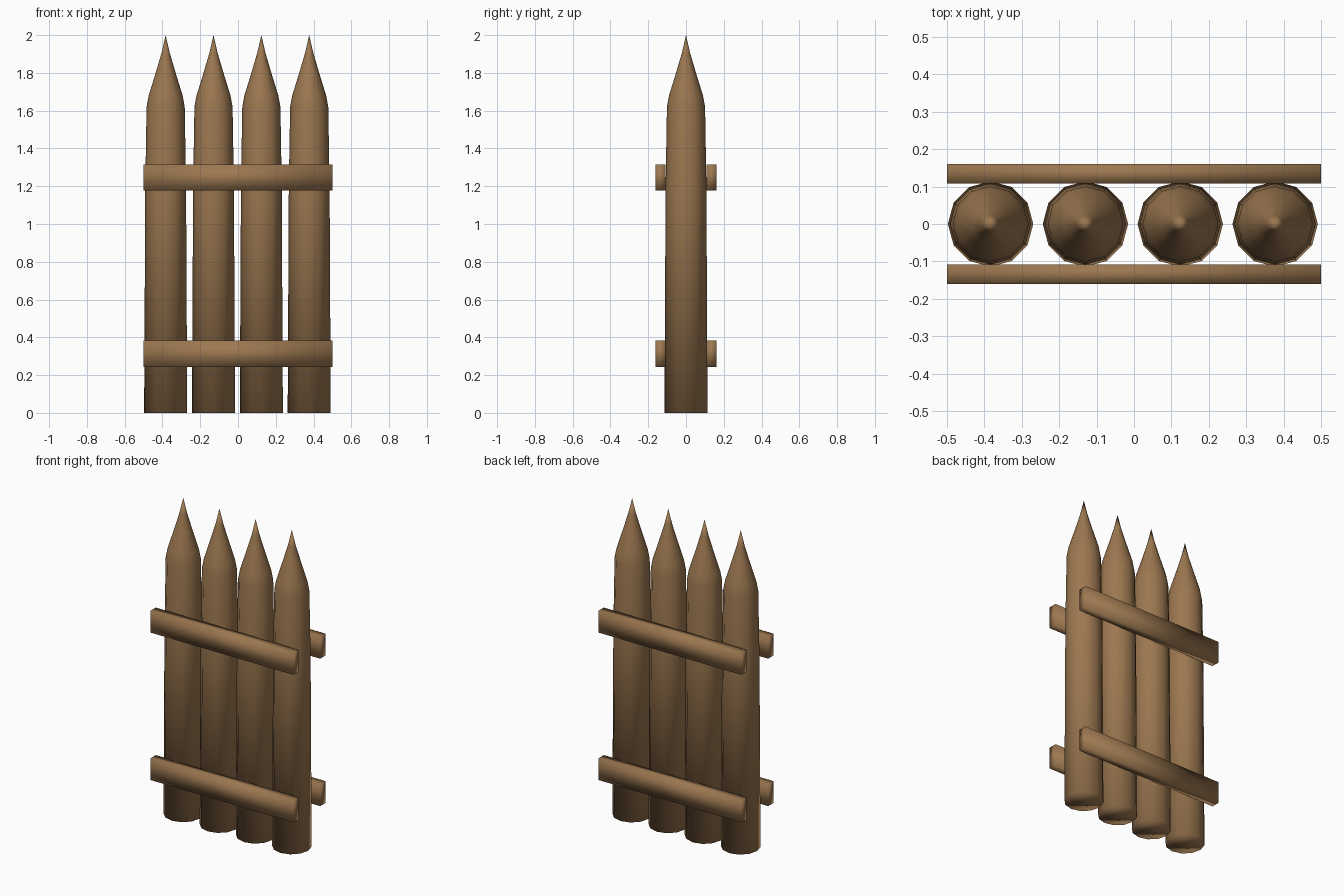
import bpy, bmesh
from math import cos, sin, pi

cube = bpy.data.objects.get("Cube")
if cube:
    bpy.data.objects.remove(cube, do_unlink=True)

wood = bpy.data.materials.new("brown_wood")
wood.use_nodes = True
colour = (0.33, 0.185, 0.08, 1)
wood.diffuse_color = colour
wood.node_tree.nodes["Principled BSDF"].inputs["Base Color"].default_value = colour


def add_object(name, bm, location):
    bmesh.ops.recalc_face_normals(bm, faces=bm.faces)
    for face in bm.faces:
        face.smooth = True
    mesh = bpy.data.meshes.new(name)
    bm.to_mesh(mesh)
    bm.free()
    mesh.materials.append(wood)
    obj = bpy.data.objects.new(name, mesh)
    obj.location = location
    bpy.context.collection.objects.link(obj)


# Stake: tapered log with a sharpened tip, as (radius, height)
PROFILE = [(0.114, 0), (0.108, 1.2), (0.101, 1.62), (0.09, 1.68),
           (0.053, 1.8), (0.022, 1.905)]
SIDES = 12


def stake(name, x):
    bm = bmesh.new()
    rings = [[bm.verts.new((r * cos(2 * pi * i / SIDES), r * sin(2 * pi * i / SIDES), z))
              for i in range(SIDES)] for r, z in PROFILE]
    tip = bm.verts.new((0, 0, 2))
    bm.faces.new(rings[0])
    for i in range(SIDES):
        j = (i + 1) % SIDES
        for low, high in zip(rings, rings[1:]):
            bm.faces.new((low[i], low[j], high[j], high[i]))
        bm.faces.new((rings[-1][i], rings[-1][j], tip))
    add_object(name, bm, (x, 0, 0))


# Rail: plank across the full width
def rail(name, y, z):
    bm = bmesh.new()
    bmesh.ops.create_cube(bm, size=1)
    bmesh.ops.scale(bm, vec=(1, 0.053, 0.138), verts=bm.verts)
    add_object(name, bm, (0, y, z))


for n in range(4):
    stake(f"stake_{n + 1}", -0.383 + 0.2533 * n)

for level, z in (("lower", 0.313), ("upper", 1.246)):
    rail(f"front_{level}_rail", -0.134, z)
    rail(f"back_{level}_rail", 0.134, z)
